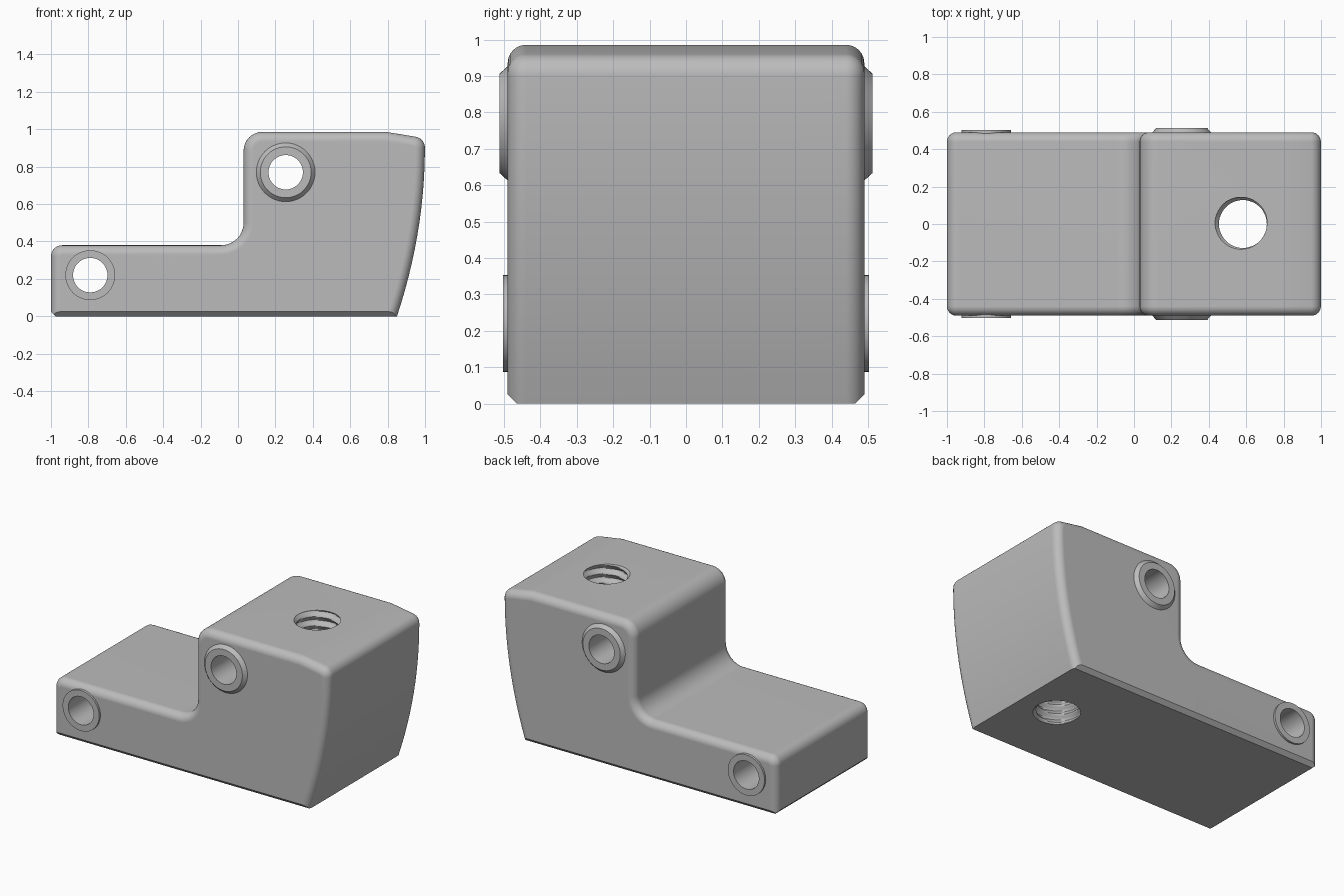
import bpy
import bmesh
import math
from mathutils import Vector, Matrix

if "Cube" in bpy.data.objects:
    bpy.data.objects.remove(bpy.data.objects["Cube"], do_unlink=True)

grey = bpy.data.materials.new("plain_grey")
colour = (0.5, 0.5, 0.5, 1.0)
grey.use_nodes = True
grey.diffuse_color = colour
grey.node_tree.nodes["Principled BSDF"].inputs["Base Color"].default_value = colour

HALF = 0.49           # half width of the block
HOLE_R = 0.092        # cross hole radius
LOW_HOLE = (-0.79, 0.22)
HIGH_HOLE = (0.255, 0.77)


def make_object(name, bm):
    bmesh.ops.recalc_face_normals(bm, faces=bm.faces[:])
    mesh = bpy.data.meshes.new(name)
    bm.to_mesh(mesh)
    bm.free()
    obj = bpy.data.objects.new(name, mesh)
    bpy.context.collection.objects.link(obj)
    mesh.materials.append(grey)
    return obj


def smooth(obj, angle=35):
    bpy.ops.object.select_all(action='DESELECT')
    obj.select_set(True)
    bpy.context.view_layer.objects.active = obj
    bpy.ops.object.shade_smooth_by_angle(angle=math.radians(angle))
    mod = obj.modifiers.new("weighted_normals", 'WEIGHTED_NORMAL')
    mod.keep_sharp = True


def fillet_outline(corners, steps=8):
    """Turn (x, z, radius) corners into an outline with arcs."""
    out = []
    for i, (x, z, r) in enumerate(corners):
        p = Vector((x, z))
        if r == 0:
            out.append(p)
            continue
        a = (Vector(corners[i - 1][:2]) - p).normalized()
        b = (Vector(corners[(i + 1) % len(corners)][:2]) - p).normalized()
        half = a.angle(b) / 2
        centre = p + (a + b).normalized() * (r / math.sin(half))
        start = p + a * (r / math.tan(half)) - centre
        end = p + b * (r / math.tan(half)) - centre
        turn = start.angle(end)
        for k in range(steps + 1):
            t = k / steps
            w = (math.sin((1 - t) * turn) * start + math.sin(t * turn) * end) / math.sin(turn)
            out.append(centre + w)
    return out


def block():
    # L-shaped outline with a bowed end
    bow = [(0.999 - 0.149 * (1 - z / 0.9) ** 2, z, 0)
           for z in (0.86 * k / 12 for k in range(13))]
    corners = [(-1, 0, 0)] + bow + [
        (1.0, 0.952, 0.06), (0.79, 0.986, 0),
        (0.03, 0.986, 0.1), (0.03, 0.38, 0.12), (-1, 0.38, 0.06)]
    bm = bmesh.new()
    face = bm.faces.new([bm.verts.new((p.x, -HALF, p.y)) for p in fillet_outline(corners)])
    ext = bmesh.ops.extrude_face_region(bm, geom=[face], use_keep_orig=True)
    moved = [g for g in ext["geom"] if isinstance(g, bmesh.types.BMVert)]
    bmesh.ops.translate(bm, verts=moved, vec=(0, 2 * HALF, 0))
    bmesh.ops.recalc_face_normals(bm, faces=bm.faces[:])
    # round the side rims, leaving the underside sharp
    rims = [e for e in bm.edges
            if abs(e.verts[0].co.y - e.verts[1].co.y) < 1e-5
            and max(v.co.z for v in e.verts) > 1e-5]
    bmesh.ops.bevel(bm, geom=rims, offset=0.05, offset_type='OFFSET', segments=6,
                    profile=0.5, affect='EDGES', clamp_overlap=False)
    # flat chamfers around the underside
    for co, no in (((0, HALF, 0.025), (0, 1, -1)),
                   ((0, -HALF, 0.025), (0, -1, -1)),
                   ((-1, 0, 0.025), (-1, 0, -1))):
        geom = bm.verts[:] + bm.edges[:] + bm.faces[:]
        bmesh.ops.bisect_plane(bm, geom=geom, dist=1e-6, plane_co=co,
                               plane_no=Vector(no).normalized(), clear_outer=True)
        bmesh.ops.holes_fill(bm, edges=[e for e in bm.edges if e.is_boundary], sides=0)
    return make_object("mount_block", bm)


def cross_cutter(name, x, z):
    bm = bmesh.new()
    turn = Matrix.Translation((x, 0, z)) @ Matrix.Rotation(math.pi / 2, 4, 'X')
    bmesh.ops.create_cone(bm, cap_ends=True, segments=48, radius1=HOLE_R,
                          radius2=HOLE_R, depth=1.4, matrix=turn)
    return make_object(name, bm)


def thread_cutter(x, inner=0.128, outer=0.15, pitch=0.06, segs=48, per_turn=8):
    # helical screw surface as a radially displaced tube
    bm = bmesh.new()
    rings = []
    for k in range(int(1.08 / pitch * per_turn)):
        z = -0.035 + k * pitch / per_turn
        ring = []
        for s in range(segs):
            a = s / segs
            wave = abs(2 * ((z / pitch - a) % 1) - 1)
            r = inner + (outer - inner) * min(1, max(0, wave * 1.3 - 0.15))
            ring.append(bm.verts.new((x + r * math.cos(math.tau * a),
                                      r * math.sin(math.tau * a), z)))
        rings.append(ring)
    for low, high in zip(rings, rings[1:]):
        for s in range(segs):
            n = (s + 1) % segs
            # triangles keep the helical faces planar
            bm.faces.new((low[s], low[n], high[n]))
            bm.faces.new((low[s], high[n], high[s]))
    for ring in (rings[0], rings[-1]):
        hub = bm.verts.new((x, 0, ring[0].co.z))
        for s in range(segs):
            bm.faces.new((ring[s], ring[(s + 1) % segs], hub))
    return make_object("thread_cutter", bm)


def boss(name, x, z, base_r, top_r, top_y, side):
    # raised collar lathed around the cross hole
    section = [(HOLE_R, 0.45), (base_r, 0.45), (base_r, HALF), (top_r, top_y), (HOLE_R, top_y)]
    bm = bmesh.new()
    segs = 48
    rings = [[bm.verts.new((x + r * math.cos(math.tau * s / segs), side * y,
                            z + r * math.sin(math.tau * s / segs)))
              for s in range(segs)] for r, y in section]
    for a, b in zip(rings, rings[1:] + rings[:1]):
        for s in range(segs):
            n = (s + 1) % segs
            bm.faces.new((a[s], a[n], b[n], b[s]))
    smooth(make_object(name, bm), 30)


# block with its two cross holes and the threaded hole
body = block()
cutters = [cross_cutter("low_hole_cutter", *LOW_HOLE),
           cross_cutter("high_hole_cutter", *HIGH_HOLE),
           thread_cutter(0.582)]
for c in cutters:
    mod = body.modifiers.new(c.name, 'BOOLEAN')
    mod.operation = 'DIFFERENCE'
    mod.solver = 'EXACT'
    mod.object = c
    c.hide_render = True
bpy.context.view_layer.update()
graph = bpy.context.evaluated_depsgraph_get()
cut_mesh = bpy.data.meshes.new_from_object(body.evaluated_get(graph))
body.modifiers.clear()
body.data = cut_mesh
for c in cutters:
    bpy.data.objects.remove(c, do_unlink=True)
smooth(body)

# collars on both sides
for side, label in ((-1, "front"), (1, "back")):
    boss(label + "_low_collar", *LOW_HOLE, 0.133, 0.133, 0.503, side)
    boss(label + "_high_collar", *HIGH_HOLE, 0.157, 0.136, 0.513, side)
